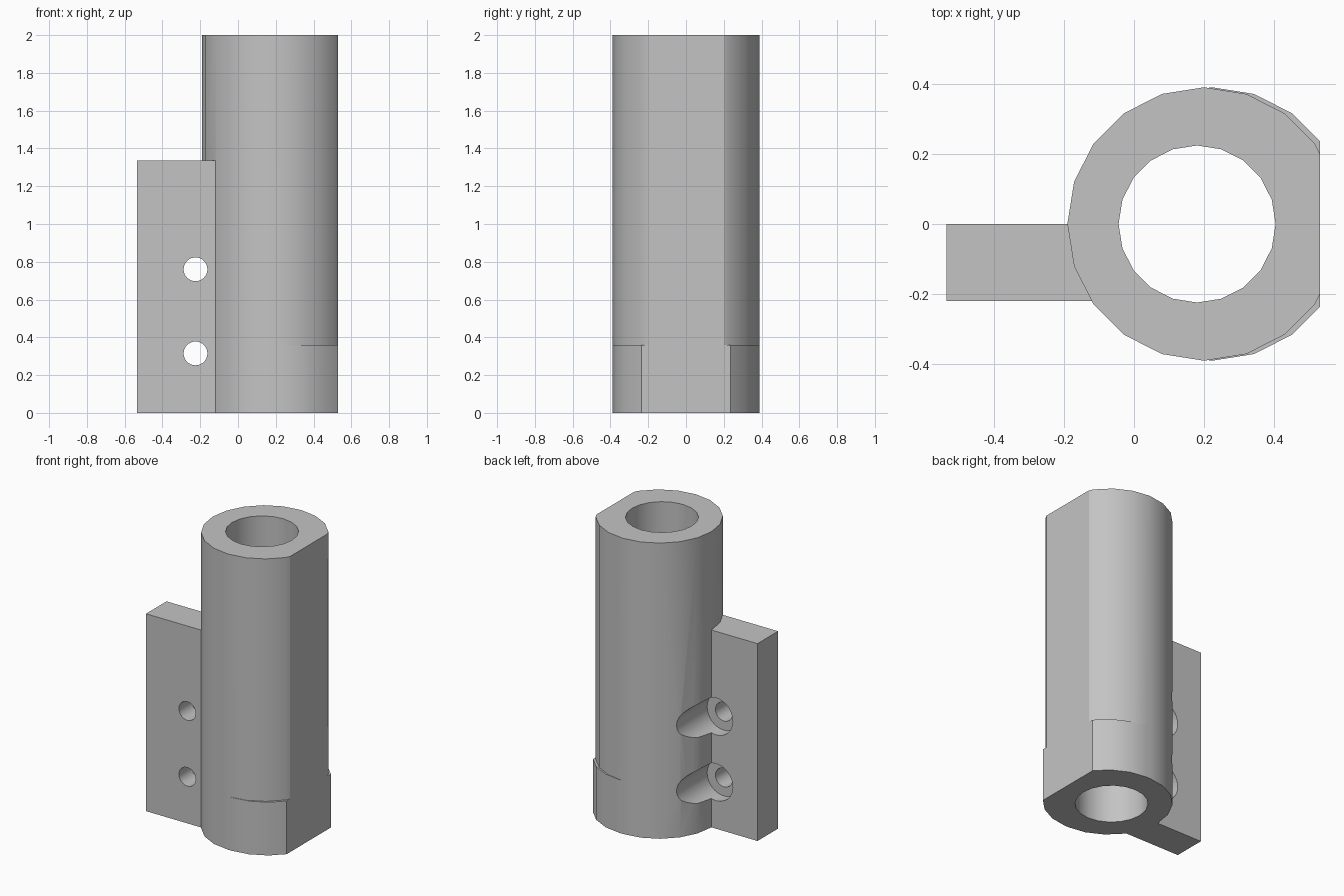
import bpy
import math
from mathutils import Matrix

old = bpy.data.objects.get("Cube")
if old:
    bpy.data.objects.remove(old, do_unlink=True)

# Single grey material
grey = bpy.data.materials.new("plain grey")
grey.use_nodes = True
colour = (0.55, 0.55, 0.55, 1)
grey.diffuse_color = colour
grey.node_tree.nodes["Principled BSDF"].inputs["Base Color"].default_value = colour


def upright(name, x, radius, low, high):
    """Vertical twenty-sided cylinder with a corner on the x axis."""
    bpy.ops.mesh.primitive_cylinder_add(vertices=20, radius=radius, depth=high - low)
    ob = bpy.context.object
    ob.name = name
    ob.data.transform(Matrix.Translation((x, 0, (low + high) / 2))
                      @ Matrix.Rotation(math.pi / 2, 4, "Z"))
    ob.data.materials.append(grey)
    return ob


def crosswise(name, x, z, radius, front, back):
    """Cylinder running front to back."""
    bpy.ops.mesh.primitive_cylinder_add(vertices=32, radius=radius, depth=back - front)
    ob = bpy.context.object
    ob.name = name
    ob.data.transform(Matrix.Translation((x, (front + back) / 2, z))
                      @ Matrix.Rotation(math.pi / 2, 4, "X"))
    ob.data.materials.append(grey)
    return ob


def block(name, low, high):
    bpy.ops.mesh.primitive_cube_add(size=1)
    ob = bpy.context.object
    ob.name = name
    size = [b - a for a, b in zip(low, high)]
    middle = [(a + b) / 2 for a, b in zip(low, high)]
    ob.data.transform(Matrix.Translation(middle) @ Matrix.Diagonal((*size, 1)))
    ob.data.materials.append(grey)
    return ob


def combine(body, tool, operation):
    """Apply a boolean and discard the tool."""
    mod = body.modifiers.new(tool.name, "BOOLEAN")
    mod.operation, mod.solver, mod.object = operation, "EXACT", tool
    bpy.context.view_layer.objects.active = body
    bpy.ops.object.modifier_apply(modifier=mod.name)
    bpy.data.objects.remove(tool, do_unlink=True)


# Tube with a slightly offset foot collar and a side mounting plate
body = upright("tube_bracket", 0.2, 0.39, 0, 2)
combine(body, upright("foot_collar", 0.222, 0.39, 0, 0.36), "UNION")
combine(body, block("mounting_plate", (-0.535, -0.22, 0), (-0.1, 0, 1.335)), "UNION")

# Flat side and through bore
combine(body, block("flat_cutter", (0.53, -1, -1), (1, 1, 3)), "DIFFERENCE")
combine(body, upright("bore_cutter", 0.18, 0.224, -0.5, 2.5), "DIFFERENCE")

# Screw holes with head pockets that run out through the tube wall
for height in (0.315, 0.76):
    combine(body, crosswise("screw_hole", -0.225, height, 0.063, -0.5, 0.5), "DIFFERENCE")
    combine(body, crosswise("head_pocket", -0.225, height, 0.125, -0.083, 0.6), "DIFFERENCE")

# Smooth the round walls, keep the cut edges crisp
bpy.ops.object.select_all(action="DESELECT")
body.select_set(True)
bpy.context.view_layer.objects.active = body
bpy.ops.object.shade_smooth_by_angle(angle=math.radians(20))
